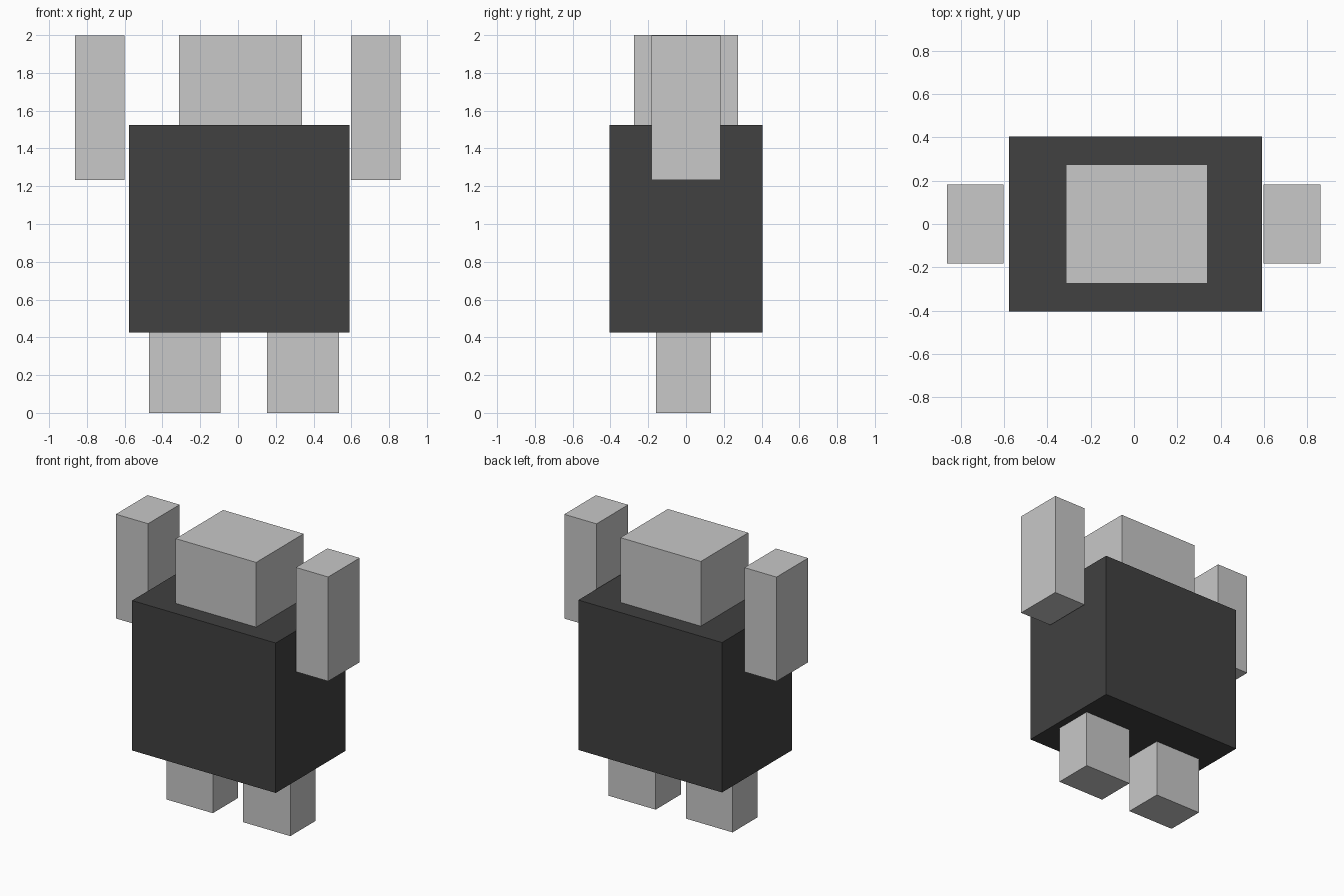
import bpy
import bmesh
from mathutils import Vector

# Remove the default cube
cube = bpy.data.objects.get("Cube")
if cube:
    bpy.data.objects.remove(cube, do_unlink=True)


def make_material(name, value):
    mat = bpy.data.materials.new(name)
    mat.use_nodes = True
    colour = (value, value, value, 1.0)
    mat.diffuse_color = colour
    mat.node_tree.nodes["Principled BSDF"].inputs["Base Color"].default_value = colour
    return mat


light_grey = make_material("light_grey", 0.58)
dark_grey = make_material("dark_grey", 0.052)


def add_box(name, mat, x, y, z):
    """Add a flat-faced box spanning the given (low, high) ranges."""
    low, high = Vector((x[0], y[0], z[0])), Vector((x[1], y[1], z[1]))
    bm = bmesh.new()
    bmesh.ops.create_cube(bm, size=1.0)
    bmesh.ops.scale(bm, vec=high - low, verts=bm.verts)
    bmesh.ops.translate(bm, vec=(low + high) / 2, verts=bm.verts)
    mesh = bpy.data.meshes.new(name)
    bm.to_mesh(mesh)
    bm.free()
    mesh.materials.append(mat)
    obj = bpy.data.objects.new(name, mesh)
    bpy.context.scene.collection.objects.link(obj)
    return obj


BODY_BOTTOM, BODY_TOP, TOP = 0.425, 1.525, 2.0

# Torso and head
add_box("torso", dark_grey, (-0.576, 0.59), (-0.405, 0.405), (BODY_BOTTOM, BODY_TOP))
add_box("head", light_grey, (-0.313, 0.34), (-0.275, 0.275), (BODY_TOP, TOP))

# Raised arms, standing just clear of the torso
for name, x in (("right_arm", (-0.863, -0.602)), ("left_arm", (0.598, 0.86))):
    add_box(name, light_grey, x, (-0.183, 0.183), (1.232, 1.997))

# Short legs, slightly off centre
for name, x in (("right_leg", (-0.471, -0.093)), ("left_leg", (0.153, 0.536))):
    add_box(name, light_grey, x, (-0.159, 0.133), (0.0, BODY_BOTTOM))
